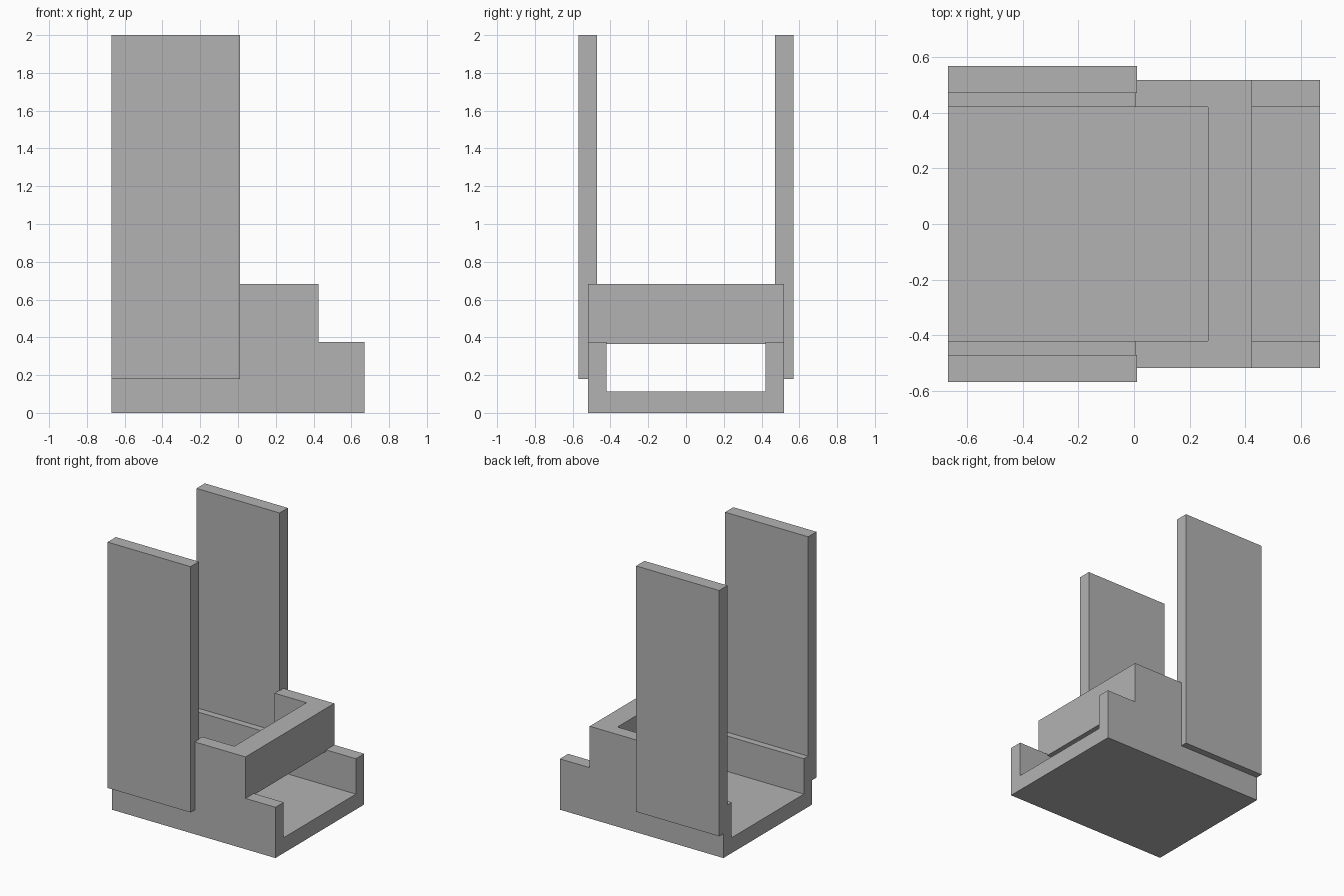
import bpy
import bmesh

default = bpy.data.objects.get("Cube")
if default:
    bpy.data.objects.remove(default, do_unlink=True)

# One plain grey for everything
grey = bpy.data.materials.new("plain grey")
grey.use_nodes = True
GREY = (0.45, 0.45, 0.45, 1.0)
grey.diffuse_color = GREY
grey.node_tree.nodes["Principled BSDF"].inputs["Base Color"].default_value = GREY


def extrude_profile(name, profile, y0, y1):
    """Extrude an (x, z) outline from y0 to y1."""
    bm = bmesh.new()
    face = bm.faces.new([bm.verts.new((x, y0, z)) for x, z in profile])
    grown = bmesh.ops.extrude_face_region(bm, geom=[face])
    verts = [v for v in grown["geom"] if isinstance(v, bmesh.types.BMVert)]
    bmesh.ops.translate(bm, verts=verts, vec=(0, y1 - y0, 0))
    bmesh.ops.recalc_face_normals(bm, faces=bm.faces)
    mesh = bpy.data.meshes.new(name)
    bm.to_mesh(mesh)
    bm.free()
    mesh.materials.append(grey)
    obj = bpy.data.objects.new(name, mesh)
    bpy.context.collection.objects.link(obj)
    return obj


END = 0.67              # half length of the base
OUTER, INNER = 0.519, 0.422   # side wall faces
FLOOR, LOW, HIGH = 0.114, 0.376, 0.683
BACK_STEP, FRONT_STEP = 0.004, 0.425
BAR_BACK, BAR_BOTTOM = 0.266, 0.365

# Stepped base, solid at first
base = extrude_profile("stepped_base", [
    (-END, 0), (END, 0), (END, LOW), (FRONT_STEP, LOW), (FRONT_STEP, HIGH),
    (BACK_STEP, HIGH), (BACK_STEP, LOW), (-END, LOW)], -OUTER, OUTER)

# Channel through the base, leaving a floor, two walls and the cross bar
cutter = extrude_profile("channel_cutter", [
    (-1, FLOOR), (1, FLOOR), (1, 1), (FRONT_STEP, 1), (FRONT_STEP, BAR_BOTTOM),
    (BAR_BACK, BAR_BOTTOM), (BAR_BACK, 1), (-1, 1)], -INNER, INNER)
cutter.hide_render = True

cut = base.modifiers.new("channel", 'BOOLEAN')
cut.operation = 'DIFFERENCE'
cut.solver = 'EXACT'
cut.object = cutter
bpy.context.view_layer.objects.active = base
bpy.ops.object.modifier_apply(modifier=cut.name)
bpy.data.objects.remove(cutter, do_unlink=True)

# Tall upright panels, let into the outside of each wall
for name, side in (("front_panel", -1), ("back_panel", 1)):
    extrude_profile(name, [(-END, 0.18), (0.01, 0.18), (0.01, 2), (-END, 2)],
                    side * 0.472, side * 0.569)
